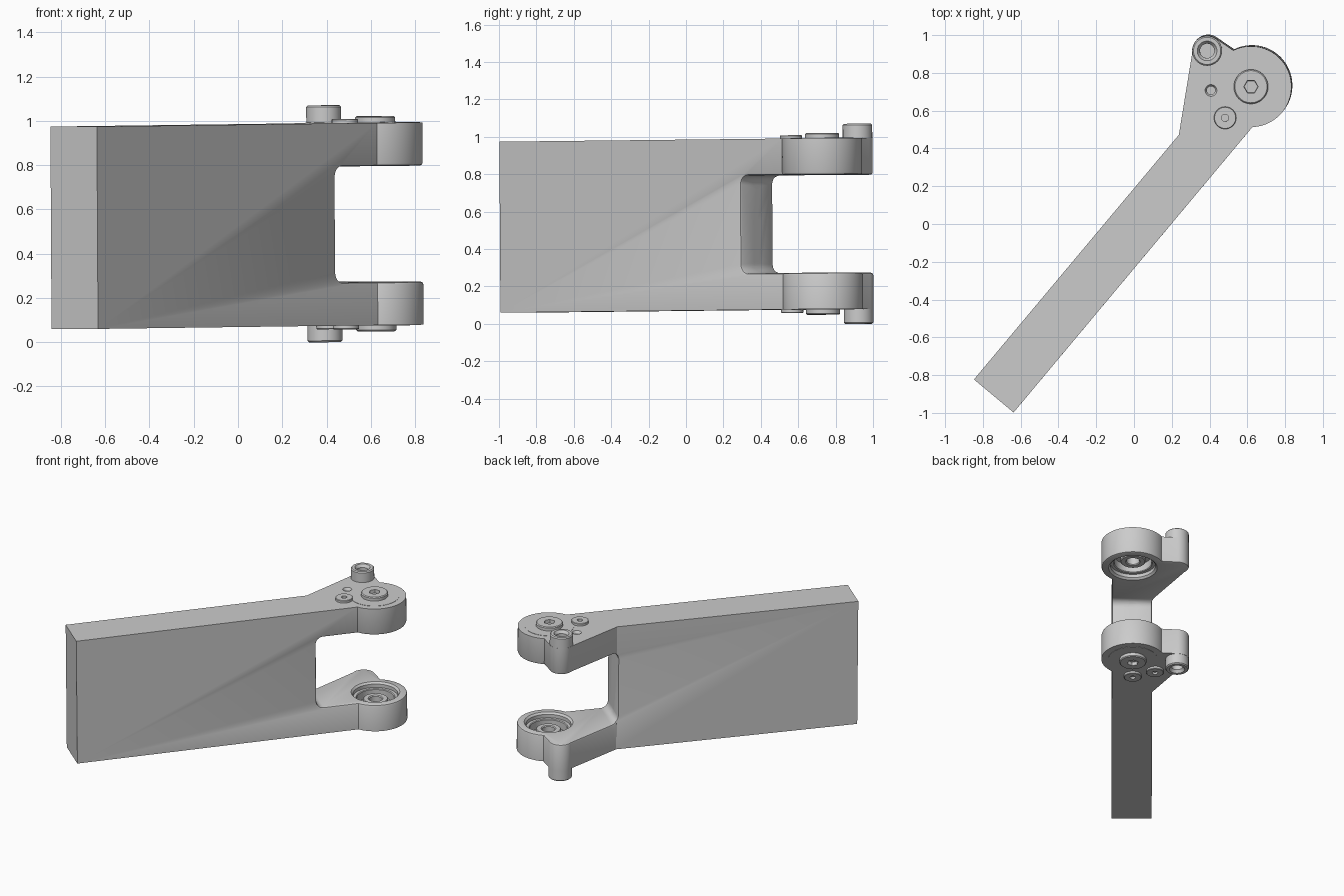
import bpy, bmesh, math
from mathutils import Matrix, Vector

if "Cube" in bpy.data.objects:
    bpy.data.objects.remove(bpy.data.objects["Cube"])

GREY = (0.6, 0.6, 0.6, 1)
metal = bpy.data.materials.new("grey metal")
metal.use_nodes = True
metal.diffuse_color = GREY
metal.node_tree.nodes["Principled BSDF"].inputs["Base Color"].default_value = GREY

HALF, GAP = 0.457, 0.262          # half height of the arm, half height of the fork gap
PIVOT, BOSS = (0.622, 0.73), (0.39, 0.92)
PIN, HOLE = (0.485, 0.565), (0.41, 0.71)
ARM_ANGLE = math.atan2(1.505, 1.255)
# the whole part leans slightly along the arm
TILT = Matrix.Translation((0, 0, 0.527)) @ Matrix.Rotation(0.0085, 4, Vector((0.0065, -0.0055, 0)))


def finish(name, bm, cutter=False):
    bmesh.ops.recalc_face_normals(bm, faces=bm.faces)
    mesh = bpy.data.meshes.new(name)
    bm.to_mesh(mesh)
    bm.free()
    mesh.materials.append(metal)
    obj = bpy.data.objects.new(name, mesh)
    bpy.context.collection.objects.link(obj)
    obj.matrix_world = TILT
    if cutter:
        obj.hide_render = True
        obj.hide_viewport = True
        obj.display_type = 'WIRE'
    return obj


def prism(name, outline, low, high, place=Matrix(), cutter=False):
    bm = bmesh.new()
    face = bm.faces.new([bm.verts.new((x, y, low)) for x, y in outline])
    new = bmesh.ops.extrude_face_region(bm, geom=[face])["geom"]
    up = [v for v in new if isinstance(v, bmesh.types.BMVert)]
    bmesh.ops.translate(bm, verts=up, vec=(0, 0, high - low))
    bm.transform(place)
    return finish(name, bm, cutter)


def lathe(name, centre, profile, side, hexed=0, cutter=False, seg=48):
    """Turn (radius, height) points round a vertical axis; radii under hexed become hexagons."""
    bm = bmesh.new()
    rings = []
    for r, z in profile:
        ring = []
        for i in range(seg):
            a = math.tau * i / seg
            k = math.cos(math.pi / 6) / math.cos(a % (math.pi / 3) - math.pi / 6) if r < hexed else 1
            ring.append(bm.verts.new((centre[0] + r * k * math.cos(a),
                                      centre[1] + r * k * math.sin(a), z * side)))
        rings.append(ring)
    for a, b in zip(rings, rings[1:]):
        for i in range(seg):
            j = (i + 1) % seg
            bm.faces.new((a[i], a[j], b[j], b[i]))
    bm.faces.new(rings[0])
    bm.faces.new(rings[-1])
    return finish(name, bm, cutter)


def arc(c, r, start, end, n):
    angles = [math.radians(start + (end - start) * i / n) for i in range(n + 1)]
    return [(c[0] + r * math.cos(a), c[1] + r * math.sin(a)) for a in angles]


def cut(obj, cutters):
    for c in cutters:
        c.hide_viewport = False
        m = obj.modifiers.new(c.name, 'BOOLEAN')
        m.operation, m.solver, m.object = 'DIFFERENCE', 'EXACT', c
    bpy.context.view_layer.update()
    mesh = bpy.data.meshes.new_from_object(obj.evaluated_get(bpy.context.evaluated_depsgraph_get()))
    obj.modifiers.clear()
    obj.data = mesh
    for c in cutters:
        bpy.data.objects.remove(c)


# arm with forked head, extruded from its plan outline
outline = [(-0.845, -0.82), (-0.635, -0.995)]
outline += arc(PIVOT, 0.214, -88, 116, 48)
outline += arc(BOSS, 0.08, 50, 188, 20)
outline += [(0.24, 0.475)]
arm = prism("forked_arm", outline, -HALF, HALF)

# fork gap: rounded slot running across the arm
along = Matrix.Rotation(ARM_ANGLE, 4, 'Z')
slot_frame = Matrix.Translation((0.44, 0.295, 0)) @ along @ Matrix.Rotation(math.pi / 2, 4, 'X')
R = 0.05
slot = arc((R, GAP - R), R, 90, 180, 8) + arc((R, R - GAP), R, 180, 270, 8)
slot += [(1.5, -GAP), (1.5, GAP)]
cut(arm, [prism("gap_cutter", slot, -1, 1, slot_frame, True)])

# chamfer round the inner edges of the fork
bm = bmesh.new()
bm.from_mesh(arm.data)
bmesh.ops.remove_doubles(bm, verts=bm.verts, dist=0.0001)
inner = {f for f in bm.faces if all(abs(v.co.z) < GAP + 0.01 for v in f.verts)}
rim = [e for e in bm.edges if sum(f in inner for f in e.link_faces) == 1]
bmesh.ops.bevel(bm, geom=rim, offset=0.013, segments=2, profile=0.5, affect='EDGES')
bm.to_mesh(arm.data)
bm.free()

# bearing pockets, top holes and cable holes in the gap wall
cutters = []
for side in (1, -1):
    pocket = [(0.165, GAP - 0.02), (0.165, GAP), (0.152, GAP + 0.013), (0.152, 0.41)]
    cutters.append(lathe("pocket_cutter", PIVOT, pocket, side, cutter=True))
small = [(0.031, HALF + 0.02), (0.031, HALF), (0.022, HALF - 0.015), (0.022, HALF - 0.08)]
cutters.append(lathe("hole_cutter", HOLE, small, 1, cutter=True))
wall_frame = Matrix.Translation((0.335, 0.385, 0)) @ along @ Matrix.Rotation(math.pi / 2, 4, 'Y')
for h in (-0.222, 0, 0.222):
    cutters.append(prism("wall_hole_cutter", arc((h, 0), 0.033, 0, 345, 23),
                         -0.15, 0.09, wall_frame, True))
cut(arm, cutters)
parts = [arm]

# fittings repeated on the upper and lower lugs
for side, tag in ((1, "upper"), (-1, "lower")):
    parts.append(lathe(tag + "_threaded_boss", BOSS, [
        (0.079, HALF - 0.02), (0.079, 0.528), (0.072, 0.535), (0.052, 0.535),
        (0.038, 0.515), (0.038, HALF + 0.003)], side))
    parts.append(lathe(tag + "_bearing_cap", PIVOT, [
        (0.168, HALF - 0.02), (0.168, HALF + 0.002)], side, seg=64))
    parts.append(lathe(tag + "_pivot_screw", PIVOT, [
        (0.091, HALF - 0.02), (0.091, 0.48), (0.085, 0.486), (0.038, 0.486),
        (0.036, HALF + 0.004)], side, hexed=0.039))
    parts.append(lathe(tag + "_bearing", PIVOT, [
        (0.154, 0.42), (0.154, 0.3), (0.132, 0.3), (0.127, 0.305), (0.127, 0.36),
        (0.085, 0.36), (0.085, 0.315), (0.08, 0.31), (0.05, 0.31), (0.044, 0.316),
        (0.044, 0.375)], side))
    for spot in ([PIN] if side > 0 else [PIN, HOLE]):
        parts.append(lathe(tag + "_locking_disc", spot, [
            (0.059, HALF - 0.02), (0.059, 0.472), (0.056, 0.475), (0.019, 0.475),
            (0.019, HALF + 0.003)], side))

# smooth round walls, keep machined edges crisp
bpy.ops.object.select_all(action='DESELECT')
for p in parts:
    p.select_set(True)
bpy.context.view_layer.objects.active = arm
bpy.ops.object.shade_smooth_by_angle(angle=math.radians(25))
